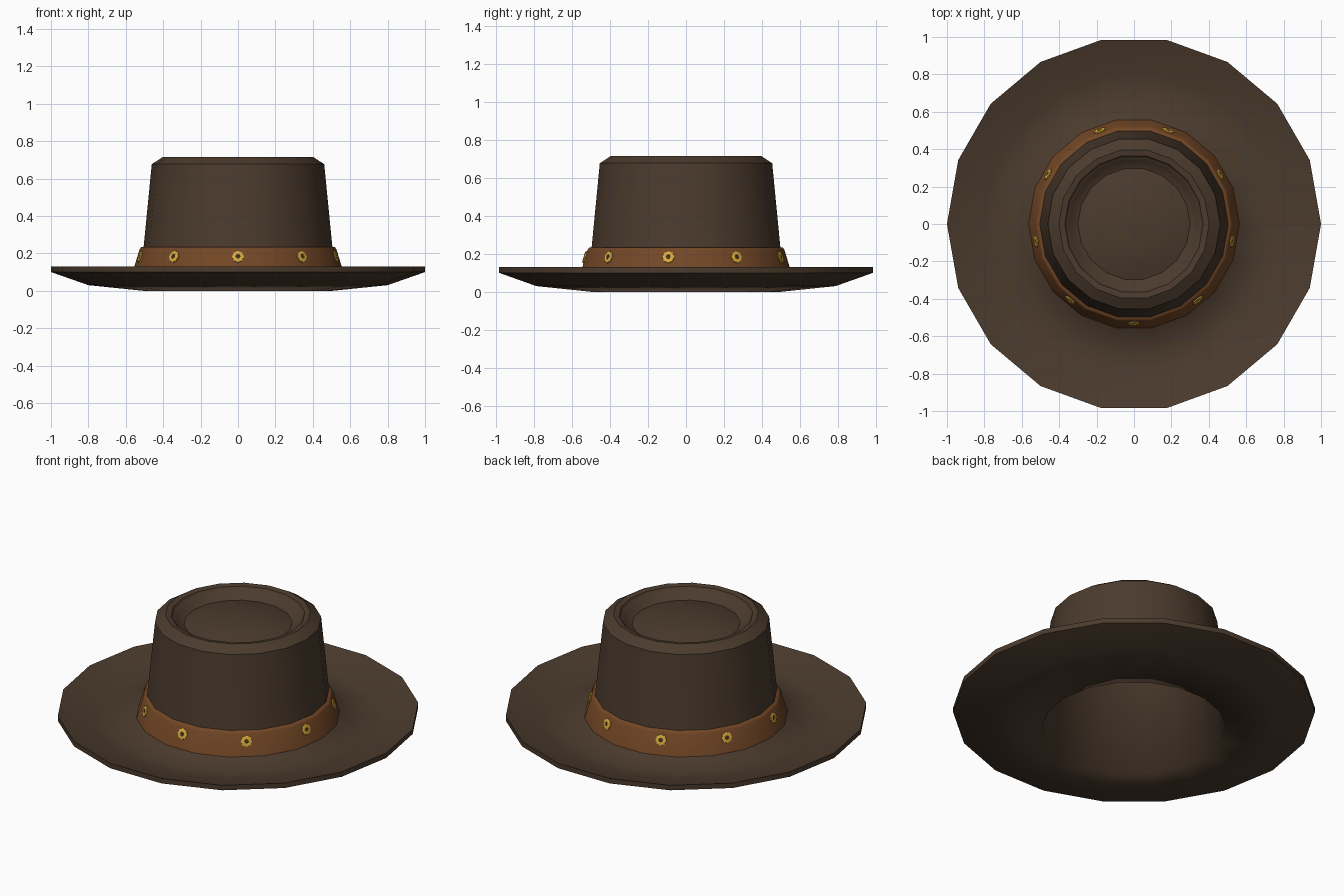
import bpy, bmesh, math
from mathutils import Matrix

SIDES = 18

old = bpy.data.objects.get("Cube")
if old:
    bpy.data.objects.remove(old, do_unlink=True)


def material(name, rgb):
    m = bpy.data.materials.new(name)
    m.use_nodes = True
    m.diffuse_color = (*rgb, 1)
    m.node_tree.nodes["Principled BSDF"].inputs["Base Color"].default_value = (*rgb, 1)
    return m


felt = material("brown felt", (0.07, 0.043, 0.026))
leather = material("tan leather", (0.17, 0.063, 0.019))
gold = material("gold", (0.7, 0.41, 0.045))
dark = material("dark eyelet", (0.06, 0.03, 0.012))


def lathe(name, profile, mat, sides=SIDES, closed=False, petal=1.0, angle=35):
    """Spin a (radius, height) profile about z; odd spokes may be pulled in by petal.
    A profile that climbs on its outer side faces outward."""
    bm = bmesh.new()
    rings = []
    for r, z in profile:
        if r == 0:
            rings.append([bm.verts.new((0, 0, z))] * sides)
            continue
        ring = []
        for i in range(sides):
            a = 2 * math.pi * i / sides
            k = r * (petal if i % 2 else 1)
            ring.append(bm.verts.new((k * math.cos(a), k * math.sin(a), z)))
        rings.append(ring)
    pairs = list(zip(rings, rings[1:]))
    if closed:
        pairs.append((rings[-1], rings[0]))
    for lower, upper in pairs:
        for i in range(sides):
            j = (i + 1) % sides
            corners = list(dict.fromkeys((lower[i], lower[j], upper[j], upper[i])))
            if len(corners) > 2:
                bm.faces.new(corners)
    mesh = bpy.data.meshes.new(name)
    bm.to_mesh(mesh)
    bm.free()
    mesh.materials.append(mat)
    ob = bpy.data.objects.new(name, mesh)
    bpy.context.collection.objects.link(ob)
    bpy.ops.object.select_all(action="DESELECT")
    ob.select_set(True)
    bpy.context.view_layer.objects.active = ob
    bpy.ops.object.shade_smooth_by_angle(angle=math.radians(angle))
    return ob


# Crown with a ridged rim, a dented ring and a domed centre
crown_top = [(0.461, 0.677), (0.402, 0.715), (0.37, 0.709), (0.35, 0.678),
             (0.3, 0.656), (0.2, 0.684), (0.1, 0.693), (0, 0.697)]
lathe("crown", [(0.525, 0.05), (0.506, 0.22)] + crown_top, felt)

# Underside of the brim, running smoothly into the hollow of the crown
lining_top = [(max(r - 0.012, 0), z - 0.014) for r, z in reversed(crown_top)]
lathe("brim_underside_and_lining", lining_top + [(0.508, 0), (0.8, 0.03), (1, 0.1)],
      felt, angle=180)

# Upper side of the wide upturned brim, with its outer edge
lathe("brim_top", [(1, 0.1), (1, 0.13), (0.8, 0.07), (0.7, 0.064),
                   (0.562, 0.1), (0.5, 0.16)], felt, angle=45)

# Flared leather band around the crown
lathe("hat_band", [(0.568, 0.085), (0.526, 0.222), (0.518, 0.233), (0.5, 0.235),
                   (0.51, 0.085)], leather, closed=True, angle=60)

# Nine rosette studs, one on every second facet of the band
slope = math.atan2(0.568 - 0.526, 0.222 - 0.085)
stud_radius = 0.538 * math.cos(math.pi / SIDES)
for n in range(9):
    place = (Matrix.Rotation(math.radians(40 * n - 90), 4, "Z")
             @ Matrix.Translation((stud_radius, 0, 0.181))
             @ Matrix.Rotation(math.pi / 2 - slope, 4, "Y"))
    stud = lathe(f"stud_{n + 1}", [(0.034, -0.004), (0.033, 0.006), (0.023, 0.01),
                                   (0.013, 0.008), (0.012, -0.004)],
                 gold, sides=16, closed=True, petal=0.87, angle=50)
    stud.matrix_world = place
    eyelet = lathe(f"stud_eyelet_{n + 1}", [(0.0125, -0.003), (0.0125, 0.003), (0, 0.003)],
                   dark, sides=8)
    eyelet.matrix_world = place
